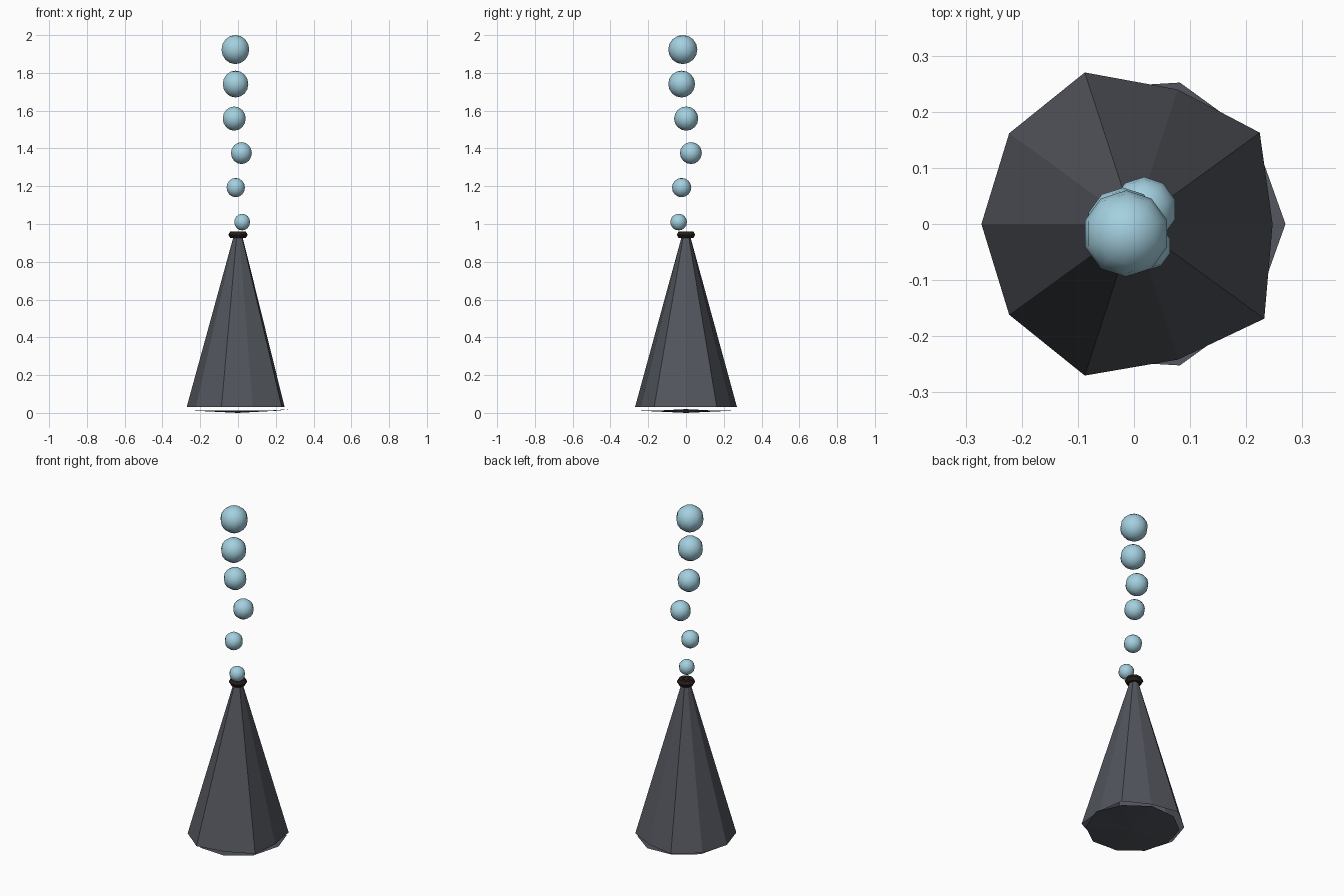
import bpy, bmesh, math

if "Cube" in bpy.data.objects:
    bpy.data.objects.remove(bpy.data.objects["Cube"])

SIDES = 10


def material(name, color):
    m = bpy.data.materials.new(name)
    m.diffuse_color = (*color, 1)
    m.use_nodes = True
    m.node_tree.nodes["Principled BSDF"].inputs["Base Color"].default_value = m.diffuse_color
    return m


stone = material("dark_slate", (0.085, 0.092, 0.11))
rim_mat = material("dark_rim", (0.02, 0.012, 0.01))
vapour = material("pale_blue", (0.37, 0.63, 0.74))


def mesh_object(name, bm, mat):
    mesh = bpy.data.meshes.new(name)
    bm.to_mesh(mesh)
    bm.free()
    mesh.materials.append(mat)
    ob = bpy.data.objects.new(name, mesh)
    bpy.context.collection.objects.link(ob)
    return ob


def ring(bm, radii, z):
    verts = []
    for i, r in enumerate(radii):
        a = 2 * math.pi * i / SIDES
        verts.append(bm.verts.new((r * math.cos(a), r * math.sin(a), z)))
    return verts


# Uneven cone wall, open at the foot
bm = bmesh.new()
foot = ring(bm, [.247, .277, .252, .284, .275, .272, .275, .284, .254, .287], .03)
neck = ring(bm, [.022] * SIDES, .94)
for i in range(SIDES):
    j = (i + 1) % SIDES
    bm.faces.new((foot[i], foot[j], neck[j], neck[i]))
bm.faces.new(neck)
mesh_object("cone_wall", bm, stone)

# Loose base plate, dished slightly below the wall
bm = bmesh.new()
edge = ring(bm, [.27, .265, .265, .255, .25, .24, .25, .255, .265, .265], .012)
edge[0].co.z = .02
centre = bm.verts.new((0, 0, 0))
for i in range(SIDES):
    bm.faces.new((edge[(i + 1) % SIDES], edge[i], centre))
mesh_object("base_plate", bm, stone)

# Ring around the mouth
bpy.ops.mesh.primitive_torus_add(major_segments=10, minor_segments=6,
                                 major_radius=.03, minor_radius=.021,
                                 location=(0, 0, .943))
rim = bpy.context.object
rim.name = "mouth_ring"
rim.data.materials.append(rim_mat)

# Rising bubbles, growing towards the top
bubbles = [(.022, -.039, .044), (-.012, -.023, .051), (.018, .026, .058),
           (-.02, .001, .064), (-.013, -.023, .071), (-.014, -.017, .077)]
for i, (x, y, r) in enumerate(bubbles):
    bpy.ops.mesh.primitive_uv_sphere_add(segments=10, ring_count=8, radius=r,
                                         location=(x, y, 1.01 + i * .1827))
    ob = bpy.context.object
    ob.name = f"bubble_{i + 1}"
    ob.data.materials.append(vapour)
    bpy.ops.object.shade_smooth()
